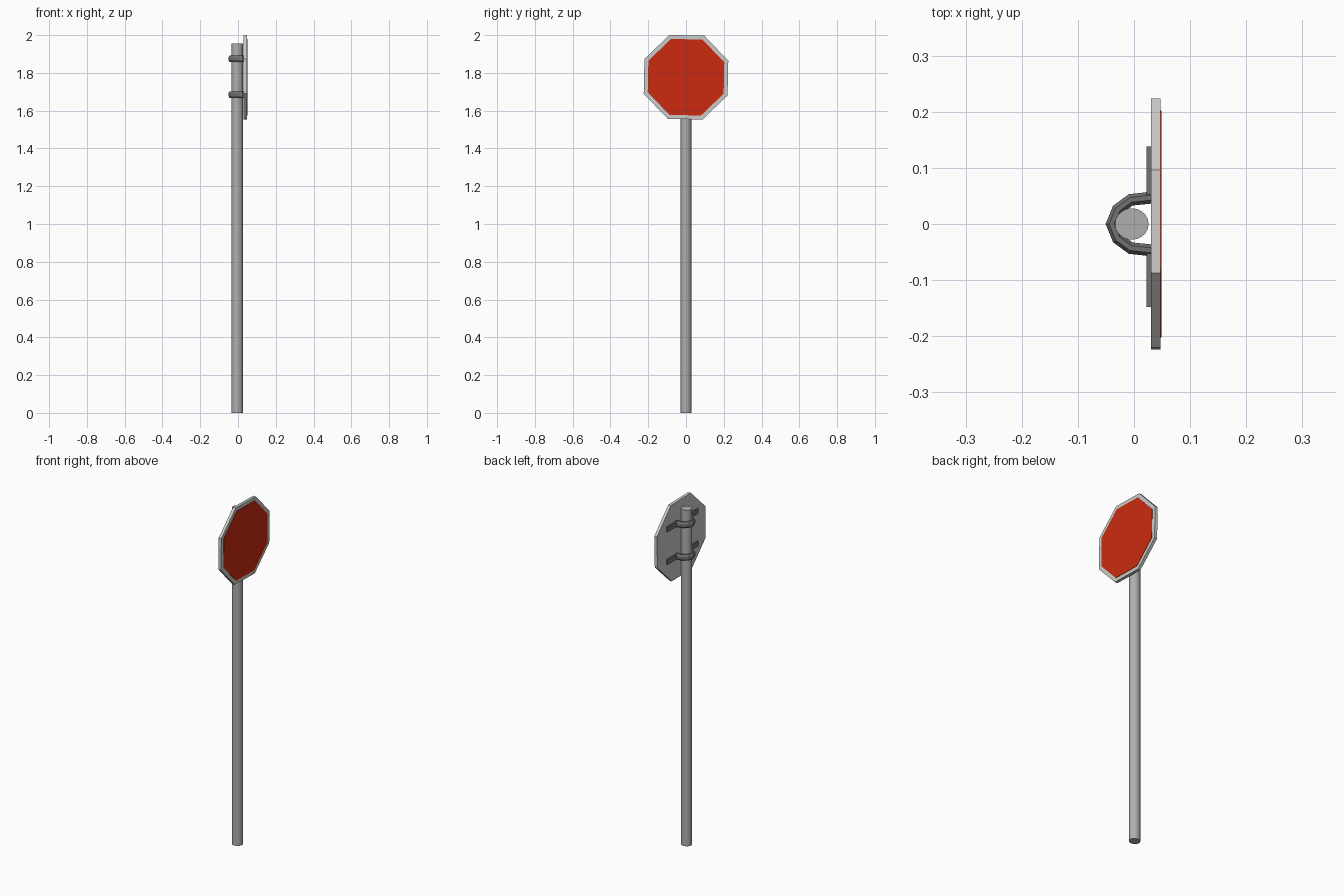
import bpy, bmesh, math
from mathutils import Vector

if "Cube" in bpy.data.objects:
    bpy.data.objects.remove(bpy.data.objects["Cube"])


def material(name, rgb):
    m = bpy.data.materials.new(name)
    m.diffuse_color = (*rgb, 1)
    m.use_nodes = True
    m.node_tree.nodes["Principled BSDF"].inputs["Base Color"].default_value = m.diffuse_color
    return m


POLE = material("pole grey", (0.43, 0.43, 0.43))
PLATE = material("plate light grey", (0.60, 0.60, 0.59))
RED = material("sign red", (0.60, 0.024, 0.005))
CLAMP = material("clamp dark grey", (0.17, 0.17, 0.17))


def make_object(name, bm, mat):
    bmesh.ops.recalc_face_normals(bm, faces=bm.faces)
    me = bpy.data.meshes.new(name)
    bm.to_mesh(me)
    bm.free()
    me.materials.append(mat)
    ob = bpy.data.objects.new(name, me)
    bpy.context.collection.objects.link(ob)
    return ob


def loft(name, rings, mat):
    """Join equal-sized rings of points into a closed solid with end caps."""
    bm = bmesh.new()
    rows = [[bm.verts.new(p) for p in ring] for ring in rings]
    n = len(rows[0])
    for a, b in zip(rows, rows[1:]):
        for i in range(n):
            j = (i + 1) % n
            bm.faces.new((a[i], a[j], b[j], b[i]))
    bm.faces.new(rows[0])
    bm.faces.new(rows[-1])
    return make_object(name, bm, mat)


def octagon(x, apothem):
    # The sign hangs about one degree off level
    r = apothem / math.cos(math.pi / 8)
    angles = [math.radians(22.5 - 1.2 + 45 * i) for i in range(8)]
    return [(x, r * math.cos(a), 1.777 + r * math.sin(a)) for a in angles]


def box(name, lo, hi, mat):
    rings = [[(x, lo[1], lo[2]), (x, hi[1], lo[2]), (x, hi[1], hi[2]), (x, lo[1], hi[2])]
             for x in (lo[0], hi[0])]
    return loft(name, rings, mat)


# Round post
circle = [(math.cos(math.tau * i / 20), math.sin(math.tau * i / 20)) for i in range(20)]
post = loft("post", [[(-0.004 + 0.030 * c, 0.028 * s, z) for c, s in circle]
                     for z in (0, 1.955)], POLE)
bpy.context.view_layer.objects.active = post
post.select_set(True)
bpy.ops.object.shade_smooth_by_angle(angle=math.radians(35))

# Octagonal plate with a red face
loft("sign_plate", [octagon(0.030, 0.222), octagon(0.047, 0.222)], PLATE)
loft("red_face", [octagon(0.046, 0.201), octagon(0.049, 0.201)], RED)

# U-shaped clamps around the post with flat mounting tabs
half = [(0.031, 0.047), (-0.006, 0.043), (-0.029, 0.026)]
path = [Vector(p) for p in half + [(-0.040, 0)] + [(x, -y) for x, y in reversed(half)]]
for label, z0 in (("upper", 1.875), ("lower", 1.685)):
    rings = []
    for i, p in enumerate(path):
        t = (path[min(i + 1, len(path) - 1)] - path[max(i - 1, 0)]).normalized()
        if i in (0, len(path) - 1):
            t = Vector((-1 if i == 0 else 1, 0))
        side = Vector((-t.y, t.x))
        ring = []
        for k in range(8):
            a = math.tau * (k + 0.5) / 8
            q = p + side * 0.0115 * math.cos(a)
            ring.append((q.x, q.y, z0 + 0.019 * math.sin(a)))
        rings.append(ring)
    loft(label + "_clamp", rings, CLAMP)
    for tab, y0, y1 in (("right", 0.045, 0.138), ("left", -0.148, -0.045)):
        box(f"{label}_{tab}_tab", (0.022, y0, z0 - 0.015), (0.031, y1, z0 + 0.015), CLAMP)
